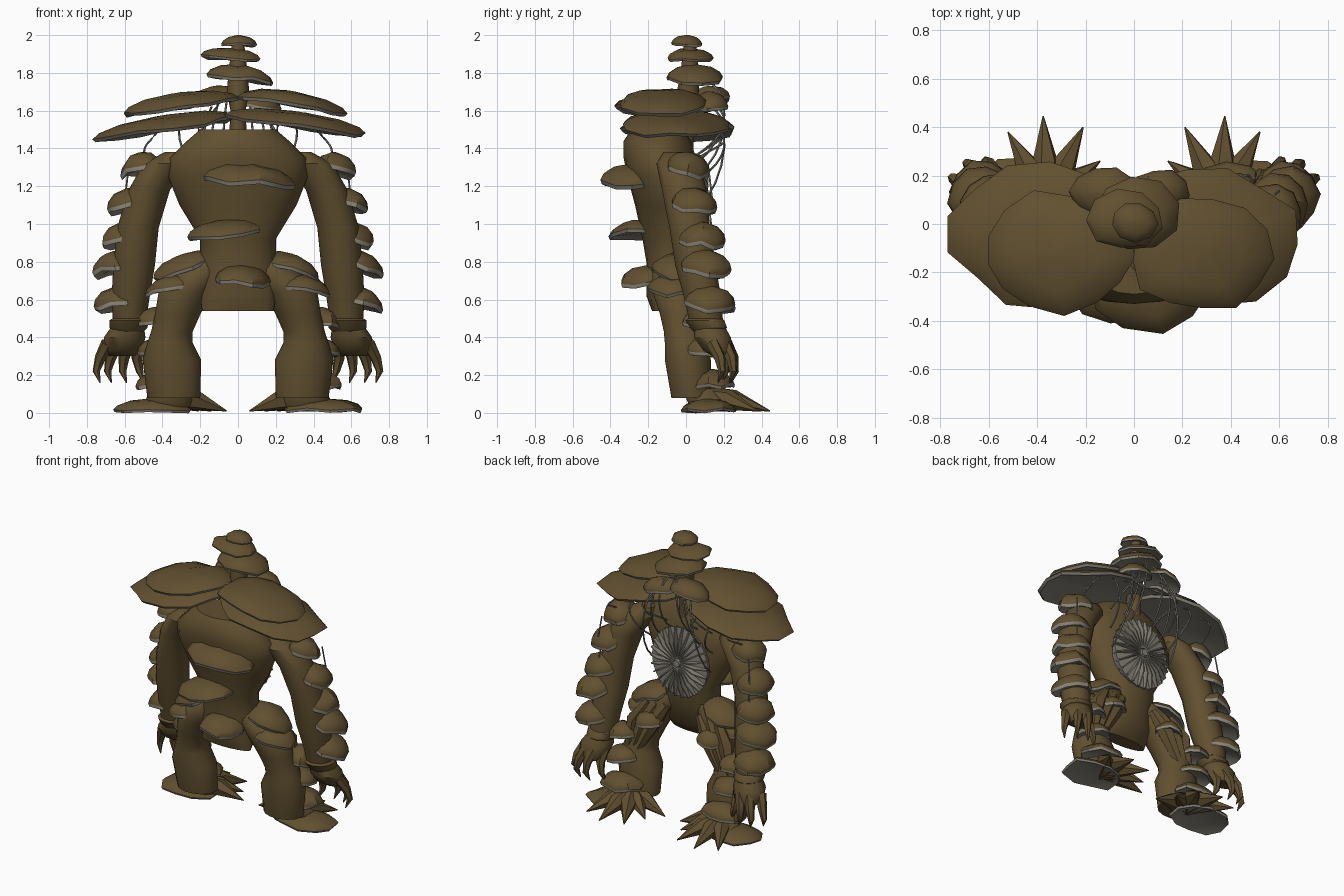
import bpy
import bmesh
import random
from math import sin, cos, pi, radians
from mathutils import Vector, Euler
from mathutils.geometry import interpolate_bezier

random.seed(4)
TAU = 2 * pi

default = bpy.data.objects.get("Cube")
if default:
    bpy.data.objects.remove(default)


def material(name, rgb):
    mat = bpy.data.materials.new(name)
    mat.use_nodes = True
    color = (*rgb, 1)
    mat.diffuse_color = color
    mat.node_tree.nodes["Principled BSDF"].inputs["Base Color"].default_value = color
    return mat


BARK = material("bark brown", (0.12, 0.08, 0.03))
GILL = material("gill grey", (0.25, 0.23, 0.19))


def finish(name, bm, mats, angle=40):
    bmesh.ops.recalc_face_normals(bm, faces=bm.faces)
    mesh = bpy.data.meshes.new(name)
    bm.to_mesh(mesh)
    bm.free()
    obj = bpy.data.objects.new(name, mesh)
    bpy.context.collection.objects.link(obj)
    for mat in mats:
        mesh.materials.append(mat)
    bpy.ops.object.select_all(action="DESELECT")
    obj.select_set(True)
    bpy.context.view_layer.objects.active = obj
    bpy.ops.object.shade_smooth_by_angle(angle=radians(angle))
    return obj


def bridge(bm, rings):
    """Skin a stack of point rings and close both ends."""
    stack = [[bm.verts.new(p) for p in ring] for ring in rings]
    n = len(stack[0])
    bands = []
    for low, high in zip(stack, stack[1:]):
        bands.append([bm.faces.new((low[i], low[(i + 1) % n], high[(i + 1) % n], high[i]))
                      for i in range(n)])
    bands.append([bm.faces.new(stack[0]), bm.faces.new(stack[-1])])
    return bands


def loft(name, rows, side=1, n=14, mat=BARK):
    """Level elliptical sections: x, y, z, half width, half depth."""
    bm = bmesh.new()
    bridge(bm, [[(side * x + rx * cos(TAU * i / n), y + ry * sin(TAU * i / n), z)
                 for i in range(n)] for x, y, z, rx, ry in rows])
    return finish(name, bm, [mat])


def tube(name, points, widths, mat=BARK, n=6):
    """Round sections following a path."""
    pts = [Vector(p) for p in points]
    rings = []
    for i, p in enumerate(pts):
        along = (pts[min(i + 1, len(pts) - 1)] - pts[max(i - 1, 0)]).normalized()
        u = along.orthogonal().normalized()
        v = along.cross(u)
        rings.append([p + widths[i] * (u * cos(TAU * k / n) + v * sin(TAU * k / n))
                      for k in range(n)])
    bm = bmesh.new()
    bridge(bm, rings)
    return finish(name, bm, [mat])


# Shelf outline from underside centre, round the rim, to the crown
SHELF = [(0.05, 0.15), (0.75, 0.05), (0.96, -0.15), (1, 0.07), (0.9, 0.42), (0.6, 0.8), (0.1, 1)]


def shelf(name, center, rx, ry, height, roll=0, pitch=0, n=10):
    """Irregular bracket fungus with grey underside and lip."""
    turn = Euler((radians(pitch), radians(roll), 0))
    wobble = [random.uniform(0.9, 1.05) for _ in range(n)]
    droop = [random.uniform(-0.15, 0.15) for _ in range(n)]
    start = random.random()
    rings = []
    for r, h in SHELF:
        ring = []
        for i in range(n):
            a = TAU * (i + start) / n
            p = Vector((rx * r * wobble[i] * cos(a), ry * r * wobble[i] * sin(a),
                        height * (h + droop[i] * r)))
            p.rotate(turn)
            ring.append(p + Vector(center))
        rings.append(ring)
    bm = bmesh.new()
    bands = bridge(bm, rings)
    for face in bands[0] + bands[1] + bands[2] + bands[-1][:1]:
        face.material_index = 1
    return finish(name, bm, [BARK, GILL])


# Torso and neck stalk
loft("torso", [(0, -.13, .54, .19, .05), (0, -.1, .62, .2, .11), (0, -.08, .8, .2, .13),
               (0, -.08, .92, .2, .15), (0, -.1, 1.1, .31, .17), (0, -.12, 1.25, .37, .19),
               (0, -.14, 1.35, .36, .19), (0, -.15, 1.44, .27, .18), (0, -.15, 1.5, .2, .14)], n=20)
loft("neck_stalk", [(0, -.02, 1.4, .05, .06), (0, 0, 1.6, .04, .05), (0, .01, 1.7, .06, .06),
                    (0, .02, 1.8, .05, .05), (0, .02, 1.98, .03, .03)])

# Head caps, largest at the bottom
for center, rx, ry, height, roll in [((0, .01, 1.95), .1, .085, .05, 4),
                                     ((-.035, .02, 1.875), .16, .13, .055, 4),
                                     ((.01, .04, 1.77), .18, .16, .075, 6)]:
    shelf("head_cap", center, rx, ry, height, roll, n=9)
shelf("nape_cap", (-.12, .13, 1.66), .15, .11, .07, roll=-8)
shelf("nape_cap", (.1, .13, 1.63), .13, .1, .07, roll=8)

# Broad shoulder caps
shelf("upper_shoulder_cap", (-.31, -.12, 1.62), .33, .26, .075, roll=-9, n=13)
shelf("upper_shoulder_cap", (.27, -.12, 1.63), .3, .25, .075, roll=10, n=13)
shelf("lower_shoulder_cap", (-.39, -.04, 1.5), .38, .3, .075, roll=-9, n=13)
shelf("lower_shoulder_cap", (.31, -.06, 1.52), .38, .29, .075, roll=8, n=13)

# Shelves on the chest, belly and groin
shelf("chest_shelf", (.06, -.27, 1.22), .27, .18, .1, roll=4)
shelf("belly_shelf", (-.08, -.24, .94), .21, .18, .08, roll=-6)
shelf("groin_shelf", (.02, -.2, .69), .15, .15, .09, roll=4)

# Gill wheel on the back: a backing disc and radiating fins
wheel = Vector((0, .07, 1.1))
bm = bmesh.new()
bridge(bm, [[(r * cos(TAU * i / 22), wheel.y + y, wheel.z + 1.12 * r * sin(TAU * i / 22))
             for i in range(22)] for r, y in [(.2, -.06), (.22, 0), (.06, .015)]])
for k in range(26):
    a = TAU * k / 26
    out = Vector((cos(a), 0, 1.12 * sin(a)))
    across = Vector((-sin(a), 0, cos(a))) * .004
    outline = [wheel + out * r + Vector((0, y, 0))
               for r, y in [(.03, 0), (.22, -.02), (.22, .02), (.14, .05), (.03, .03)]]
    bridge(bm, [[p - across for p in outline], [p + across for p in outline]])
finish("gill_wheel", bm, [GILL], 20)
tube("gill_hub", [wheel, wheel + Vector((0, .04, 0))], [.035, .025], GILL, 8)

for s, label in ((1, "left"), (-1, "right")):
    # Arm, cuff and palm
    arm = [(.33, -.05, 1.38, .06, .07), (.38, -.04, 1.32, .12, .12), (.47, -.01, 1.18, .11, .12),
           (.53, .02, .98, .11, .11), (.55, .05, .78, .11, .11), (.57, .09, .6, .1, .1),
           (.575, .11, .46, .085, .09)]
    loft(label + "_arm", arm, s)
    loft(label + "_cuff", [(.575, .1, .5, .09, .09), (.575, .1, .49, .105, .105),
                           (.58, .12, .45, .1, .1), (.58, .12, .43, .08, .08)], s)
    loft(label + "_palm", [(.58, .12, .47, .08, .08), (.6, .14, .4, .11, .1),
                           (.61, .17, .33, .1, .08), (.61, .19, .3, .07, .05)], s)
    # Hooked fingers
    for x, y, tip in [(.69, .14, .75), (.64, .2, .69), (.58, .21, .61), (.53, .16, .52)]:
        mid = (x + tip) / 2
        tube(label + "_finger", [(s * x, y, .37), (s * (mid + .01), y + .04, .29),
                                 (s * tip, y + .05, .22), (s * (tip - .02), y + .03, .16)],
             [.036, .03, .02, .003])
    # Shelves stacked up the arm
    for x, y, z, r in [(.5, .01, 1.28, .12), (.57, .04, 1.09, .13), (.6, .08, .91, .13),
                       (.63, .11, .76, .14), (.63, .13, .57, .14)]:
        shelf(label + "_arm_shelf", (s * x, y, z), r, r, .1, roll=s * 10, pitch=-8)

    # Slanted thigh running into a flared shin
    loft(label + "_leg", [(.34, .03, .08, .14, .11), (.35, .01, .28, .155, .125),
                          (.36, 0, .37, .12, .115), (.35, -.01, .43, .11, .11),
                          (.32, -.03, .52, .12, .11), (.28, -.05, .64, .14, .13),
                          (.2, -.06, .74, .13, .12), (.14, -.06, .81, .06, .08)], s)
    # Shelves on hip, thigh and shin
    for x, y, z, rx, ry, roll in [(.28, -.04, .76, .17, .14, 20), (.34, -.07, .65, .15, .13, 8),
                                  (.24, .07, .6, .1, .09, 8), (.44, .08, .48, .11, .11, 8),
                                  (.42, .1, .32, .12, .11, 8), (.4, .14, .15, .16, .12, 4)]:
        shelf(label + "_leg_shelf", (s * x, y, z), rx, ry, .08, roll=s * roll)
    # Root ridges behind the thigh
    for dx in (-.07, 0, .07):
        tube(label + "_thigh_root", [(s * (.2 + dx), .03, .74), (s * (.29 + dx), .06, .6),
                                     (s * (.36 + dx / 2), .07, .4)], [.03, .055, .03])
    # Foot, sole shelf and claws
    loft(label + "_foot", [(.36, .13, .03, .12, .11), (.36, .12, .07, .13, .12),
                           (.35, .08, .13, .09, .09)], s)
    shelf(label + "_foot_shelf", (s * .455, .12, .015), .22, .16, .06)
    for x, y in [(.06, .15), (.21, .4), (.375, .445), (.52, .38), (.14, .26)]:
        root = Vector((s * .36, .1, .08))
        tip = Vector((s * x, y, .01))
        tube(label + "_claw", [root, root.lerp(tip, .45) + Vector((0, 0, .02)), tip],
             [.065, .055, .003])

    # Strands draping between caps, back and arms
    for x, z, end_x, end_z in [(.03, 1.74, .08, 1.32), (.08, 1.7, .16, 1.25), (.14, 1.62, .23, 1.08),
                               (.1, 1.64, .24, 1.36), (.2, 1.55, .12, 1.36), (.3, 1.53, .24, 1.22),
                               (.42, 1.5, .5, 1.34)]:
        top, end = Vector((s * x, .14, z)), Vector((s * end_x, .05, end_z))
        path = interpolate_bezier(top, top + Vector((s * .05, .12, -.08)),
                                  end + Vector((0, .15, .1)), end, 8)
        tube(label + "_strand", path, [.006] * 8, GILL, 5)
    # Thin strands joining the arm shelves
    for z in (1.12, .94, .77, .6):
        tube(label + "_arm_strand", [(s * .6, .14, z), (s * .58, .12, z + .17)], [.005, .005], GILL, 5)
